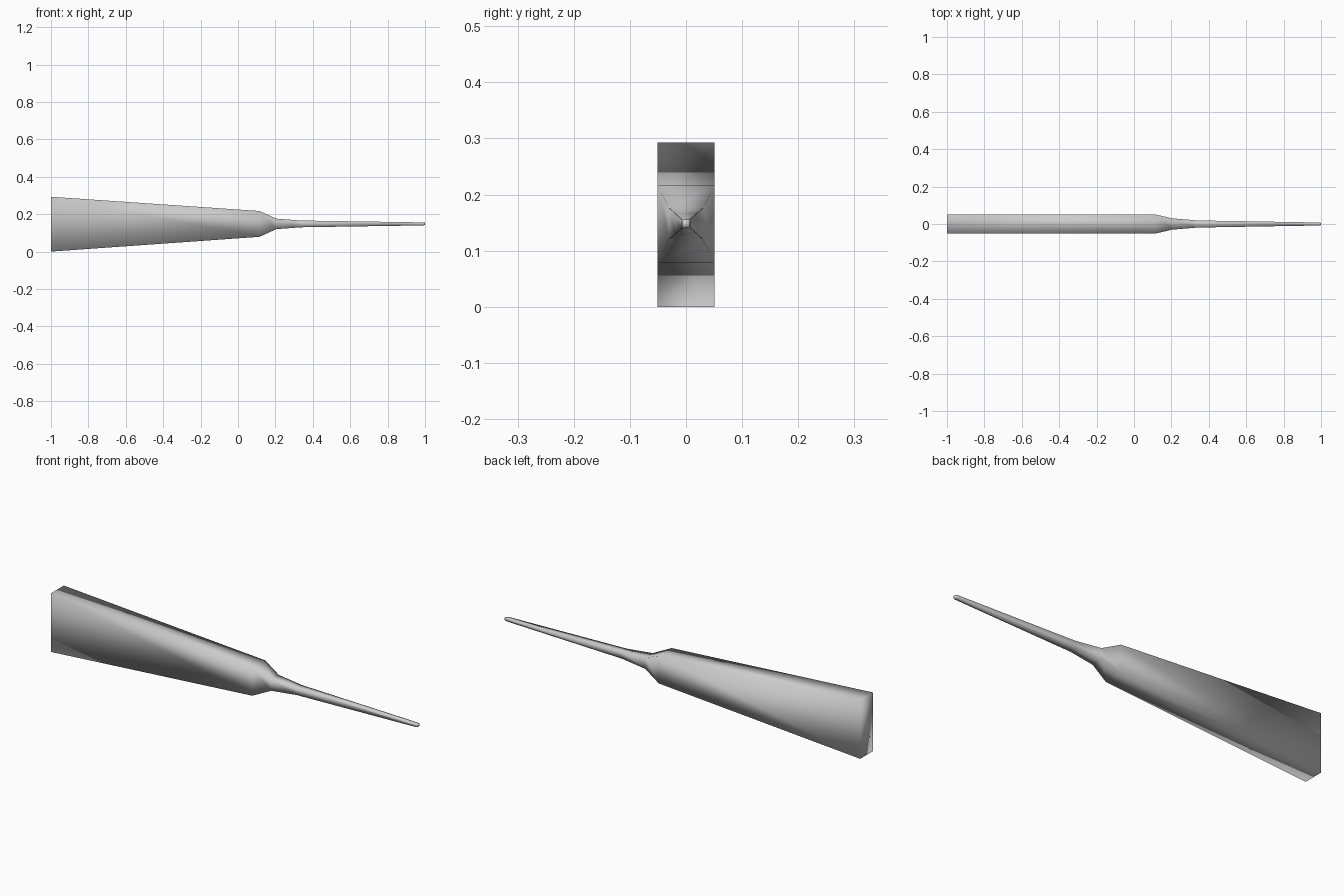
import bpy, bmesh

if "Cube" in bpy.data.objects:
    bpy.data.objects.remove(bpy.data.objects["Cube"])

# rectangular cross-sections along x: (x, half width in y, bottom z, top z)
SECTIONS = [
    (-1.00, 0.051, 0.002, 0.295),   # broad end
    (0.115, 0.051, 0.081, 0.219),   # shoulder
    (0.205, 0.030, 0.122, 0.178),   # neck
    (0.340, 0.019, 0.132, 0.168),   # start of thin tang
    (0.990, 0.008, 0.142, 0.158),
    (1.000, 0.006, 0.144, 0.156),   # eased tip
]


def loft(name, sections):
    bm = bmesh.new()
    rings = [[bm.verts.new((x, y, z)) for y, z in
              ((-w, lo), (w, lo), (w, hi), (-w, hi))]
             for x, w, lo, hi in sections]
    for a, b in zip(rings, rings[1:]):
        for i in range(4):
            j = (i + 1) % 4
            bm.faces.new((a[i], a[j], b[j], b[i]))
    bm.faces.new(rings[0])
    bm.faces.new(rings[-1])
    bmesh.ops.recalc_face_normals(bm, faces=bm.faces)
    for f in bm.faces:
        f.smooth = True
    mesh = bpy.data.meshes.new(name)
    bm.to_mesh(mesh)
    bm.free()
    obj = bpy.data.objects.new(name, mesh)
    bpy.context.collection.objects.link(obj)
    # stand on the ground
    obj.location.z = -min(v.co.z for v in mesh.vertices)
    return obj


# wedge-shaped body tapering through a neck into a thin tang
loft("tapered_blade", SECTIONS)
